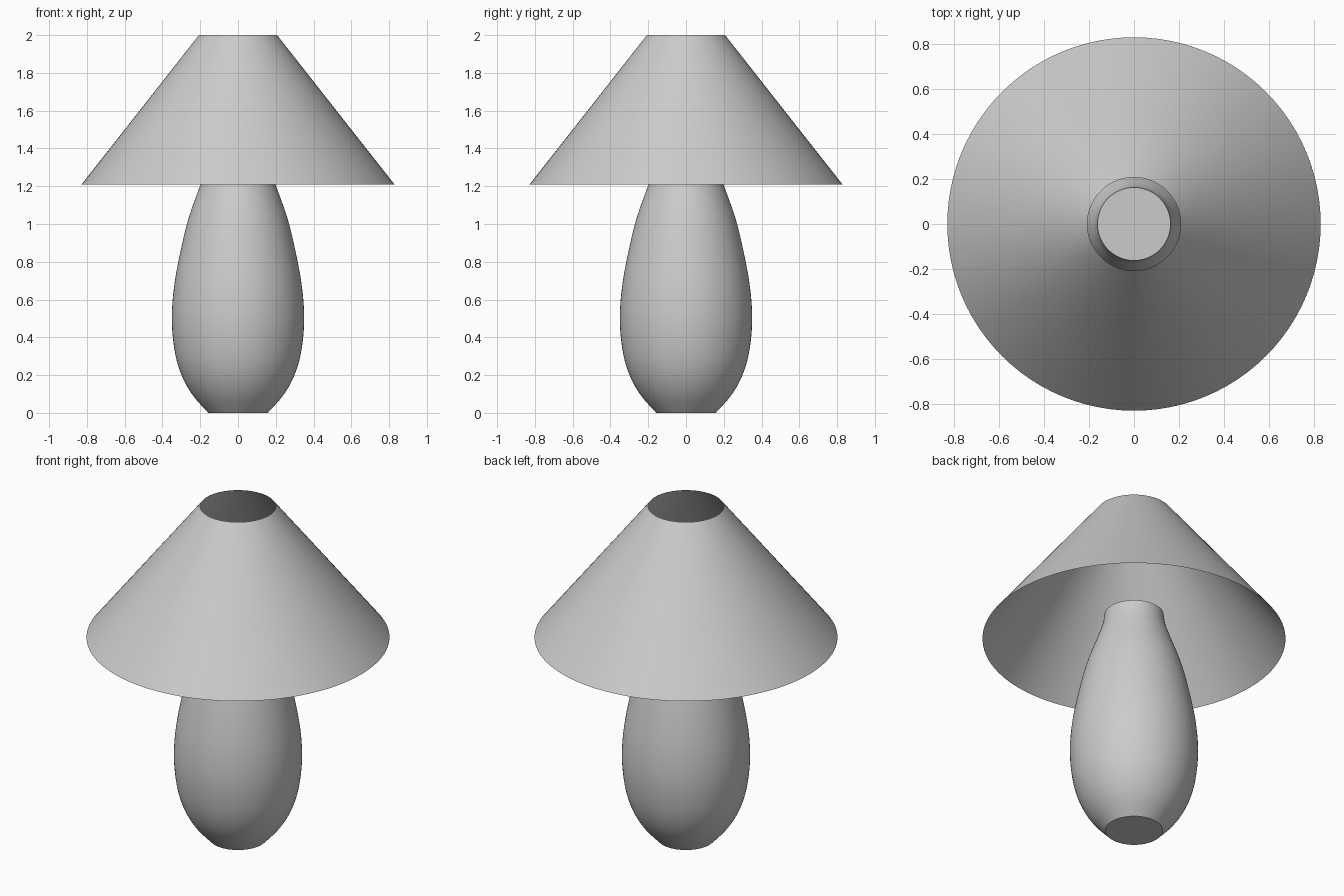
import bpy
import bmesh
from math import cos, sin, tau, radians

if "Cube" in bpy.data.objects:
    bpy.data.objects.remove(bpy.data.objects["Cube"])

SEGMENTS = 96


def catmull(points, steps=4):
    """Smooth a (radius, height) profile through its points."""
    pts = [points[0]] + points + [points[-1]]
    out = []
    for a, b, c, d in zip(pts, pts[1:], pts[2:], pts[3:]):
        for i in range(steps):
            t = i / steps
            out.append(tuple(0.5 * (2 * q + (r - p) * t + (2 * p - 5 * q + 4 * r - s) * t**2
                                    + (3 * q - p - 3 * r + s) * t**3)
                             for p, q, r, s in zip(a, b, c, d)))
    return out + [points[-1]]


def lathe(name, profile, capped):
    """Revolve a (radius, height) profile, bottom to top, around z."""
    bm = bmesh.new()
    rings = [[bm.verts.new((r * cos(tau * i / SEGMENTS), r * sin(tau * i / SEGMENTS), z))
              for i in range(SEGMENTS)] for r, z in profile]
    for low, high in zip(rings, rings[1:]):
        for i in range(SEGMENTS):
            j = (i + 1) % SEGMENTS
            bm.faces.new((low[i], low[j], high[j], high[i]))
    if capped:
        bm.faces.new(rings[0][::-1])
        bm.faces.new(rings[-1])
    mesh = bpy.data.meshes.new(name)
    bm.to_mesh(mesh)
    bm.free()
    obj = bpy.data.objects.new(name, mesh)
    bpy.context.collection.objects.link(obj)
    bpy.ops.object.select_all(action='DESELECT')
    obj.select_set(True)
    bpy.context.view_layer.objects.active = obj
    bpy.ops.object.shade_smooth_by_angle(angle=radians(35))
    return obj


# Vase-shaped lamp body with flat bottom and neck top
body = [(0.157, 0.0), (0.237, 0.09), (0.295, 0.19), (0.332, 0.31), (0.35, 0.47),
        (0.343, 0.63), (0.316, 0.8), (0.265, 1.02), (0.202, 1.2), (0.172, 1.29), (0.162, 1.36)]
lathe("lamp_body", catmull(body), capped=True)

# Thin conical shade, open at both ends
lathe("lamp_shade", [(0.828, 1.21), (0.207, 2.0)], capped=False)
